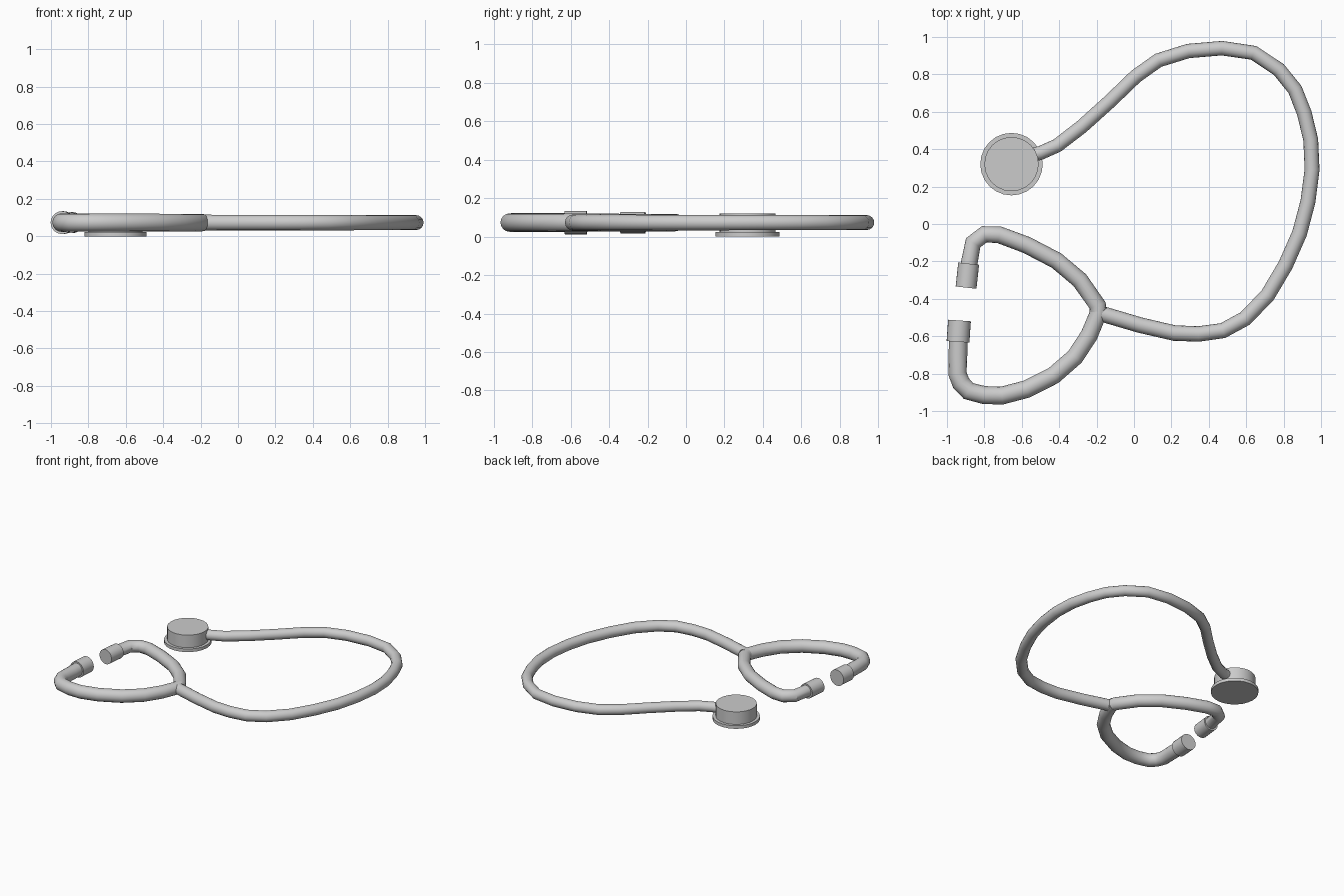
import bpy, math
from mathutils import Vector

if "Cube" in bpy.data.objects:
    bpy.data.objects.remove(bpy.data.objects["Cube"])

Z = 0.073  # height of the tubing centreline


def finish(ob, name, angle=40):
    ob.name = name
    bpy.ops.object.select_all(action='DESELECT')
    ob.select_set(True)
    bpy.context.view_layer.objects.active = ob
    if ob.type == 'CURVE':
        bpy.ops.object.convert(target='MESH')
    bpy.ops.object.shade_smooth_by_angle(angle=math.radians(angle))


def tube(name, pts, r0, r1):
    cu = bpy.data.curves.new(name, 'CURVE')
    cu.dimensions = '3D'
    cu.bevel_depth = 1.0
    cu.bevel_resolution = 6
    cu.use_fill_caps = True
    sp = cu.splines.new('POLY')
    sp.points.add(len(pts) - 1)
    for i, (p, (x, y)) in enumerate(zip(sp.points, pts)):
        p.co = (x, y, Z, 1)
        p.radius = r0 + (r1 - r0) * i / (len(pts) - 1)
    ob = bpy.data.objects.new(name, cu)
    bpy.context.collection.objects.link(ob)
    finish(ob, name)


def cylinder(name, a, b, r, sides=24):
    a, b = Vector(a), Vector(b)
    bpy.ops.mesh.primitive_cylinder_add(vertices=sides, radius=r, depth=(b - a).length,
                                        location=(a + b) / 2)
    ob = bpy.context.object
    ob.rotation_euler = (b - a).to_track_quat('Z', 'Y').to_euler()
    finish(ob, name)


# Long tube from chest piece to the fork
tube("main_tube", [
    (-0.54, 0.37), (-0.50, 0.38), (-0.41, 0.42), (-0.28, 0.52), (-0.13, 0.655), (0.01, 0.79),
    (0.13, 0.875), (0.29, 0.925), (0.47, 0.94), (0.64, 0.915), (0.775, 0.825),
    (0.86, 0.72), (0.91, 0.595), (0.945, 0.45), (0.952, 0.29), (0.93, 0.12),
    (0.885, -0.05), (0.81, -0.22), (0.715, -0.38), (0.595, -0.505),
    (0.475, -0.57), (0.345, -0.588), (0.215, -0.583), (0.03, -0.54), (-0.19, -0.475)],
    0.037, 0.042)

# Two ear arms meeting at the fork
tube("upper_ear_arm", [
    (-0.885, -0.23), (-0.86, -0.10), (-0.80, -0.055), (-0.72, -0.058), (-0.575, -0.112),
    (-0.415, -0.195), (-0.29, -0.30), (-0.195, -0.435), (-0.19, -0.48)], 0.045, 0.046)
tube("lower_ear_arm", [
    (-0.94, -0.60), (-0.941, -0.70), (-0.944, -0.80), (-0.925, -0.85), (-0.885, -0.893),
    (-0.80, -0.915), (-0.705, -0.917), (-0.575, -0.883), (-0.43, -0.81),
    (-0.315, -0.71), (-0.24, -0.595), (-0.19, -0.475), (-0.188, -0.445)], 0.050, 0.046)

# Ear tips
cylinder("upper_ear_tip", (-0.884, -0.212, Z), (-0.898, -0.340, Z), 0.056)
cylinder("lower_ear_tip", (-0.941, -0.630, Z), (-0.933, -0.516, Z), 0.061)

# Chest piece: wide diaphragm rim with a drum on top
cylinder("diaphragm_rim", (-0.655, 0.32, 0), (-0.655, 0.32, 0.024), 0.167)
cylinder("chest_drum", (-0.655, 0.32, 0.02), (-0.655, 0.32, 0.121), 0.145)
